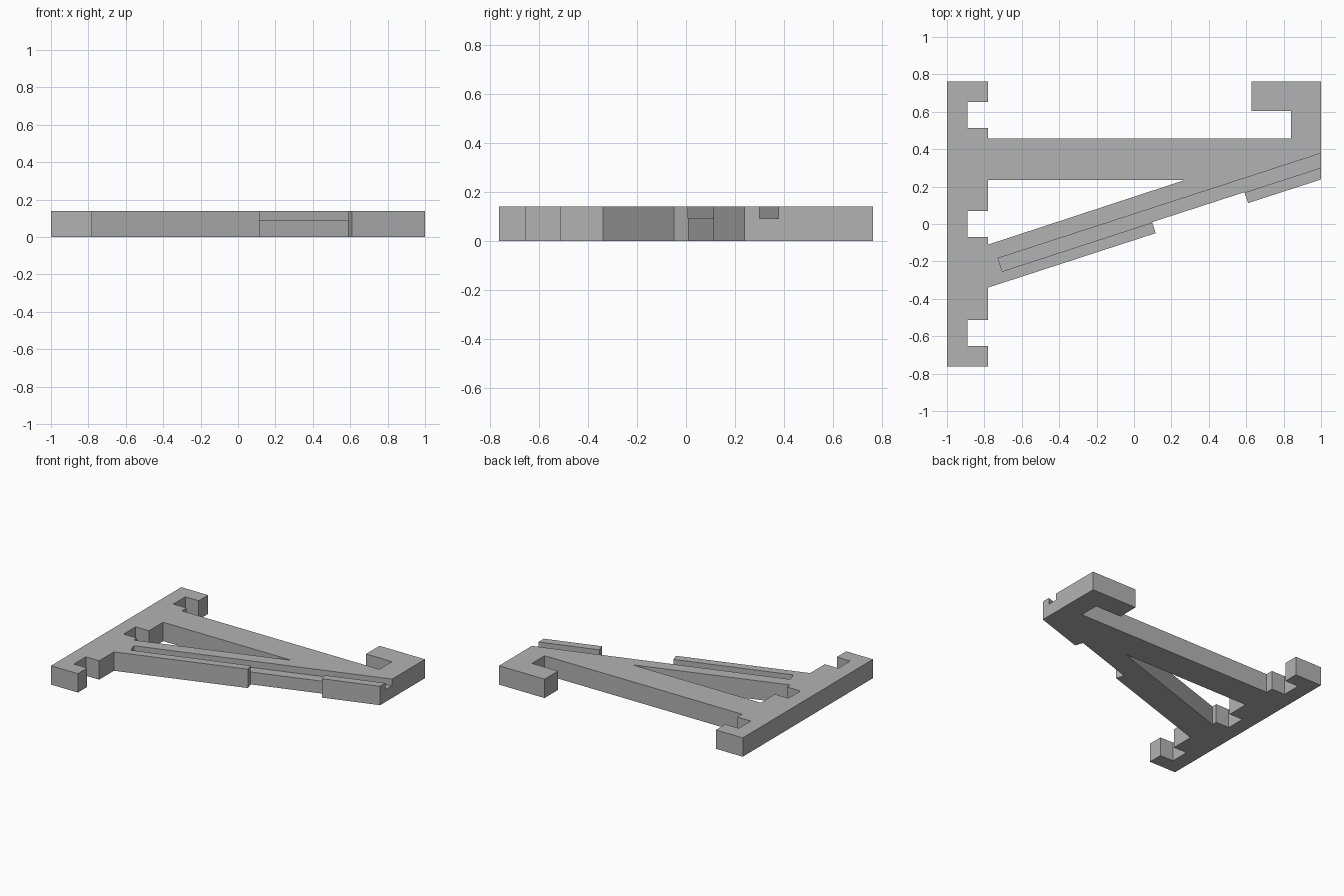
import bpy
import bmesh
import math
from mathutils import Matrix

if "Cube" in bpy.data.objects:
    bpy.data.objects.remove(bpy.data.objects["Cube"], do_unlink=True)

THICK = 0.14          # plate thickness
GROOVE_FLOOR = 0.092
SLOPE = math.radians(18)

grey = bpy.data.materials.new("plain_grey")
grey.use_nodes = True
grey.diffuse_color = (0.45, 0.45, 0.45, 1)
grey.node_tree.nodes["Principled BSDF"].inputs["Base Color"].default_value = (0.45, 0.45, 0.45, 1)


def finish(bm, name):
    bmesh.ops.recalc_face_normals(bm, faces=bm.faces)
    mesh = bpy.data.meshes.new(name)
    bm.to_mesh(mesh)
    bm.free()
    mesh.materials.append(grey)
    obj = bpy.data.objects.new(name, mesh)
    bpy.context.collection.objects.link(obj)
    return obj


def flat_plate(name, loops, height):
    """Fill closed outlines (inner ones become openings) and thicken upward."""
    bm = bmesh.new()
    edges = []
    for loop in loops:
        verts = [bm.verts.new((x, y, 0)) for x, y in loop]
        edges += [bm.edges.new((a, b)) for a, b in zip(verts, verts[1:] + verts[:1])]
    bmesh.ops.triangle_fill(bm, edges=edges, use_beauty=True)
    ext = bmesh.ops.extrude_face_region(bm, geom=bm.faces[:])
    top = [g for g in ext["geom"] if isinstance(g, bmesh.types.BMVert)]
    bmesh.ops.translate(bm, verts=top, vec=(0, 0, height))
    return finish(bm, name)


def notch(y, inner=-0.89, outer=-0.78, half=0.07):
    """Square slot in the mounting rail, listed from low y to high y."""
    return [(outer, y - half), (inner, y - half), (inner, y + half), (outer, y + half)]


# Outline, counter-clockwise: rail, brace with two lips, hook, arm
rail_low = [(-1, -0.763), (-0.78, -0.763)] + notch(-0.583)
brace = [(-0.78, -0.34), (0.116, -0.049), (0.097, 0.01), (0.59, 0.17), (0.61, 0.112), (1, 0.238)]
hook = [(1, 0.763), (0.627, 0.763), (0.627, 0.605), (0.84, 0.605), (0.84, 0.457), (-0.78, 0.457)]
rail_high = notch(0.583) + [(-0.78, 0.763), (-1, 0.763)]

# Triangular opening between arm and brace, including the middle rail notch
opening = [(-0.78, -0.11)] + notch(0) + [(-0.78, 0.236), (0.275, 0.236)]

bracket = flat_plate("bracket", [rail_low + brace + hook + rail_high, opening], THICK)

# Long channel sunk into the brace, running out through the end face
bm = bmesh.new()
bmesh.ops.create_cube(bm, size=1)
bmesh.ops.translate(bm, verts=bm.verts, vec=(0.5, 0.5, 0.5))
bmesh.ops.scale(bm, verts=bm.verts, vec=(2.2, 0.073, 0.2))
bmesh.ops.rotate(bm, verts=bm.verts, matrix=Matrix.Rotation(SLOPE, 3, "Z"))
bmesh.ops.translate(bm, verts=bm.verts, vec=(-0.704, -0.2525, GROOVE_FLOOR))
channel = finish(bm, "channel_cutter")
channel.hide_render = True

cut = bracket.modifiers.new("channel", "BOOLEAN")
cut.operation = "DIFFERENCE"
cut.solver = "EXACT"
cut.object = channel
bpy.context.view_layer.objects.active = bracket
bracket.select_set(True)
bpy.ops.object.modifier_apply(modifier=cut.name)
bpy.data.objects.remove(channel, do_unlink=True)

# Merge the flat faces back into clean polygons
bm = bmesh.new()
bm.from_mesh(bracket.data)
bmesh.ops.remove_doubles(bm, verts=bm.verts, dist=0.0005)
bmesh.ops.dissolve_limit(bm, angle_limit=0.01, verts=bm.verts, edges=bm.edges)
bm.to_mesh(bracket.data)
bm.free()
